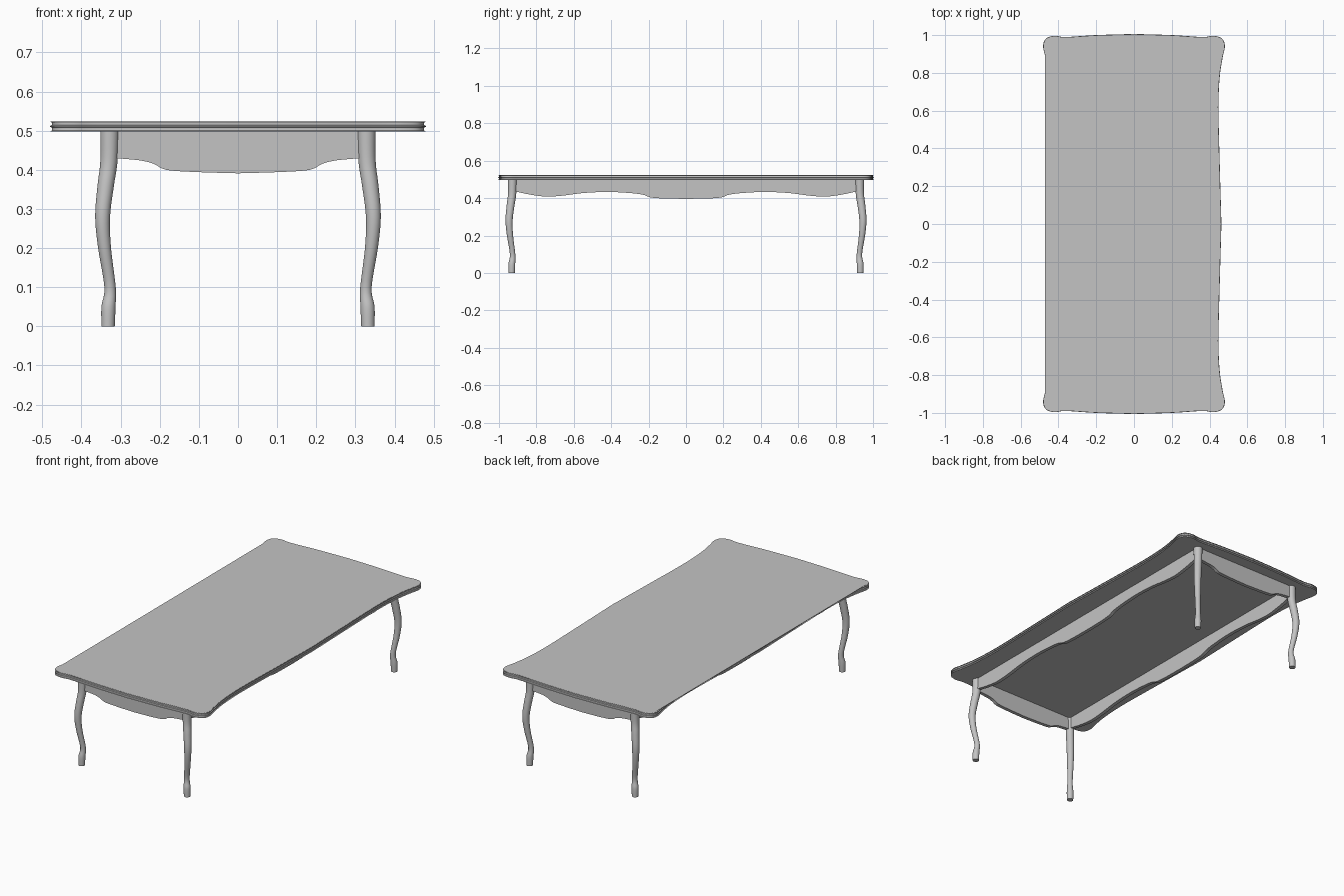
import bpy, bmesh, math
from mathutils import Vector

cube = bpy.data.objects.get("Cube")
if cube:
    bpy.data.objects.remove(cube, do_unlink=True)

grey = bpy.data.materials.new("plain_grey")
grey.use_nodes = True
COLOUR = (0.55, 0.55, 0.55, 1)
grey.diffuse_color = COLOUR
grey.node_tree.nodes["Principled BSDF"].inputs["Base Color"].default_value = COLOUR


def spline(points, steps):
    """Smooth curve through a few points."""
    pts = [Vector(p) for p in points]
    ext = [2 * pts[0] - pts[1]] + pts + [2 * pts[-1] - pts[-2]]
    out = []
    for a, b, c, d in zip(ext, ext[1:], ext[2:], ext[3:]):
        for i in range(steps):
            t = i / steps
            out.append(0.5 * (2 * b + (c - a) * t + (2 * a - 5 * b + 4 * c - d) * t * t
                              + (3 * b - a - 3 * c + d) * t ** 3))
    return out + [pts[-1]]


def loft(name, rings, angle=35):
    """Skin a stack of equal rings and cap both ends."""
    bm = bmesh.new()
    loops = [[bm.verts.new(p) for p in ring] for ring in rings]
    n = len(loops[0])
    for low, high in zip(loops, loops[1:]):
        for i in range(n):
            j = (i + 1) % n
            bm.faces.new((low[i], low[j], high[j], high[i]))
    bm.faces.new(loops[0])
    bm.faces.new(loops[-1])
    bmesh.ops.recalc_face_normals(bm, faces=bm.faces)
    mesh = bpy.data.meshes.new(name)
    bm.to_mesh(mesh)
    bm.free()
    mesh.materials.append(grey)
    obj = bpy.data.objects.new(name, mesh)
    bpy.context.collection.objects.link(obj)
    bpy.ops.object.select_all(action='DESELECT')
    obj.select_set(True)
    bpy.context.view_layer.objects.active = obj
    bpy.ops.object.shade_smooth_by_angle(angle=math.radians(angle))
    return obj


# Scalloped table outline: one quarter, mirrored twice
quarter = spline([(0, 1), (0.2, 0.994), (0.36, 0.984), (0.42, 0.99), (0.462, 0.977),
                  (0.475, 0.94), (0.463, 0.88), (0.448, 0.78), (0.441, 0.62),
                  (0.447, 0.35), (0.457, 0)], 6)
half = quarter + [Vector((p.x, -p.y)) for p in quarter[-2::-1]]
outline = half + [Vector((-p.x, p.y)) for p in half[-2:0:-1]]


def inset(amount):
    n = len(outline)
    result = []
    for i, p in enumerate(outline):
        t = (outline[(i + 1) % n] - outline[i - 1]).normalized()
        result.append(p + Vector((t.y, -t.x)) * amount)
    return result


# Moulded rim with two rounded beads and a groove
profile = [(0.006, 0.498), (0.001, 0.5), (0, 0.504), (0.001, 0.508), (0.005, 0.51),
           (0.005, 0.512), (0.001, 0.514), (0, 0.518), (0.001, 0.521), (0.005, 0.523)]
loft("moulded_rim", [[(p.x, p.y, z) for p in inset(-d)] for d, z in profile])

# Top sheet, running straight along the -x side
sheet = [Vector((-0.472, p.y)) if p.x < 0 and abs(p.y) < 0.94 else p for p in inset(-0.003)]
loft("top_sheet", [[(p.x, p.y, z) for p in sheet] for z in (0.5215, 0.524)])

# Curved legs: height, centre, radius; they bow out along the diagonal
leg_path = spline([(0, 0.332, 0.017), (0.05, 0.331, 0.018), (0.1, 0.327, 0.0145),
                   (0.2, 0.341, 0.0165), (0.28, 0.346, 0.019), (0.36, 0.338, 0.021),
                   (0.42, 0.330, 0.022), (0.502, 0.328, 0.024)], 5)
SIDES = 24
for sy, end in ((-1, "front"), (1, "back")):
    for sx, side in ((1, "left"), (-1, "right")):
        rings = []
        for z, c, r in leg_path:
            turn = [2 * math.pi * i / SIDES for i in range(SIDES)]
            rings.append([(sx * (c + r * math.cos(a)), sy * (c + 0.6 + r * math.sin(a)), z)
                          for a in turn])
        loft(f"{end}_{side}_leg", rings, 50)


def apron(name, edge, place):
    """Board with a shaped lower edge, mirrored about its middle."""
    low = spline(edge, 5)
    low = [Vector((-p.x, p.y)) for p in low[:0:-1]] + low
    reach = low[-1].x
    shape = low + [Vector((reach, 0.502)), Vector((-reach, 0.502))]
    loft(name, [[place(p.x, d, p.y) for p in shape] for d in (-0.01, 0.01)])


short_edge = [(0, 0.391), (0.1, 0.394), (0.17, 0.398), (0.195, 0.404), (0.215, 0.415),
              (0.25, 0.424), (0.315, 0.43)]
long_edge = [(0, 0.396), (0.12, 0.398), (0.19, 0.404), (0.23, 0.418), (0.3, 0.427),
             (0.42, 0.433), (0.55, 0.427), (0.66, 0.413), (0.75, 0.408), (0.84, 0.42),
             (0.915, 0.436)]
for s, end, side in ((-1, "front", "right"), (1, "back", "left")):
    apron(f"{end}_apron", short_edge, lambda u, d, z: (u, s * 0.928 + d, z))
    apron(f"{side}_apron", long_edge, lambda u, d, z: (s * 0.328 + d, u, z))
